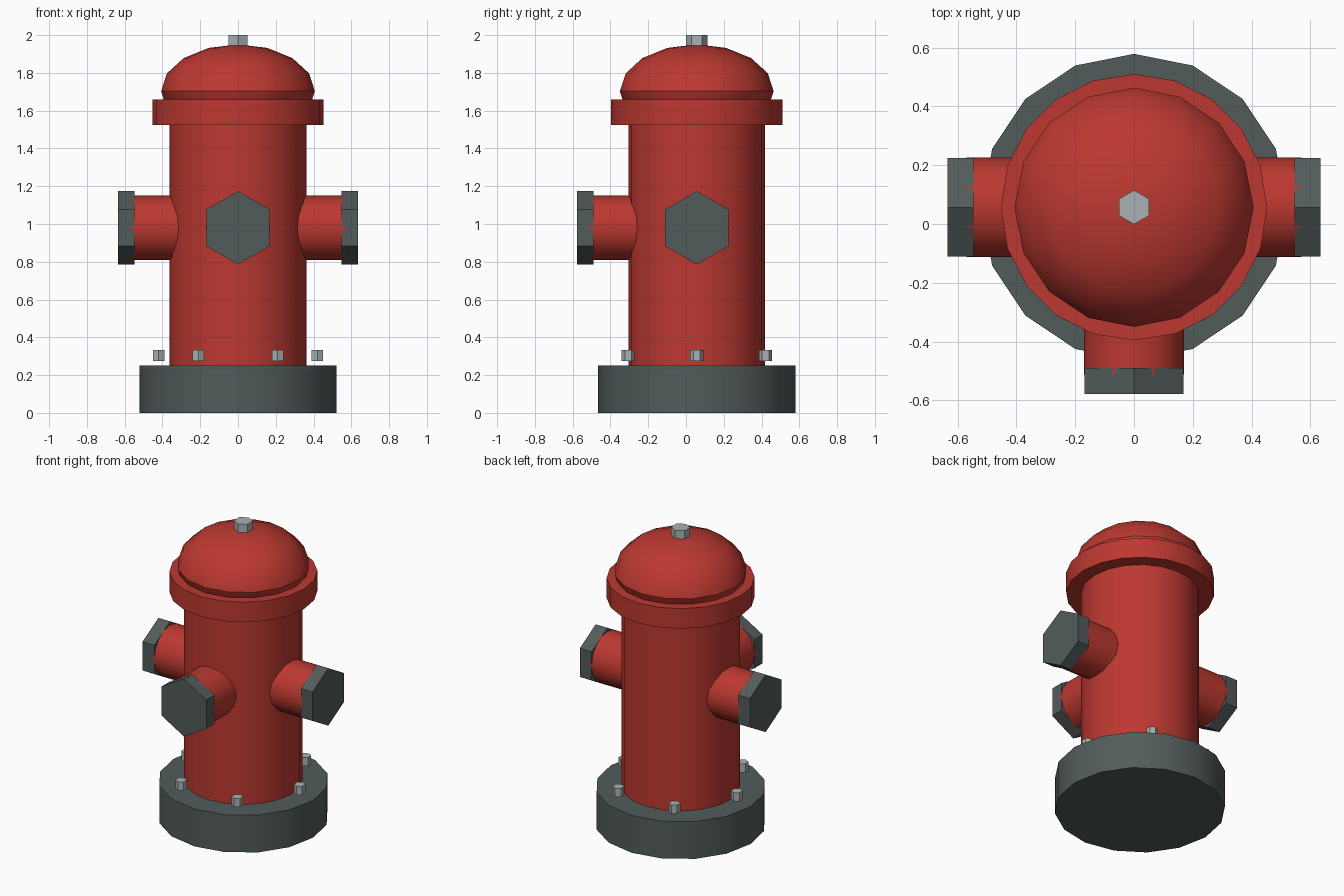
import bpy
from math import pi, sin, cos, radians
from mathutils import Matrix

if "Cube" in bpy.data.objects:
    bpy.data.objects.remove(bpy.data.objects["Cube"])

CY = 0.057  # y of the vertical axis


def material(name, rgb):
    m = bpy.data.materials.new(name)
    m.diffuse_color = (*rgb, 1)
    m.use_nodes = True
    m.node_tree.nodes["Principled BSDF"].inputs["Base Color"].default_value = m.diffuse_color
    return m


RED = material("red paint", (0.5, 0.04, 0.03))
DARK = material("dark iron", (0.085, 0.105, 0.105))
STEEL = material("pale steel", (0.4, 0.44, 0.45))


def finish(name, mat, smooth):
    ob = bpy.context.object
    ob.name = name
    ob.data.materials.append(mat)
    if smooth:
        bpy.ops.object.shade_smooth_by_angle(angle=radians(30))
    return ob


def upright(name, r, z0, z1, sides, mat, x=0, y=0, smooth=True):
    bpy.ops.mesh.primitive_cylinder_add(vertices=sides, radius=r, depth=z1 - z0,
                                        location=(x, CY + y, (z0 + z1) / 2))
    return finish(name, mat, smooth)


def outlet_part(name, r, d0, d1, sides, mat, turn, smooth):
    """Cylinder pointing out of the barrel; turn 0 faces the front (-y)."""
    bpy.ops.mesh.primitive_cylinder_add(vertices=sides, radius=r, depth=d1 - d0)
    ob = finish(name, mat, smooth)
    ob.matrix_world = (Matrix.Translation((0, CY, 0.98)) @ Matrix.Rotation(turn, 4, 'Z')
                       @ Matrix.Rotation(pi / 2, 4, 'X')
                       @ Matrix.Translation((0, 0, (d0 + d1) / 2)))


# base, barrel and collar
upright("base", 0.522, 0, 0.252, 16, DARK)
upright("barrel", 0.362, 0.2, 1.56, 20, RED)
upright("collar", 0.453, 1.525, 1.66, 20, RED)

# squashed dome with its top nut
bpy.ops.mesh.primitive_uv_sphere_add(segments=16, ring_count=8, radius=1,
                                     location=(0, CY, 1.703), scale=(0.407, 0.407, 0.248))
finish("dome", RED, True)
upright("top_nut", 0.058, 1.9, 2.0, 6, STEEL, smooth=False)

# three outlets with hexagonal caps
for label, turn in (("front", 0), ("right", pi / 2), ("left", -pi / 2)):
    outlet_part(label + "_outlet", 0.17, 0.2, 0.57, 16, RED, turn, True)
    outlet_part(label + "_cap", 0.194, 0.547, 0.635, 6, DARK, turn, False)

# ring of base bolts
for i in range(6):
    a = i * pi / 3
    upright(f"bolt_{i + 1}", 0.035, 0.275, 0.333, 6, STEEL,
            0.42 * cos(a), 0.42 * sin(a), False)
